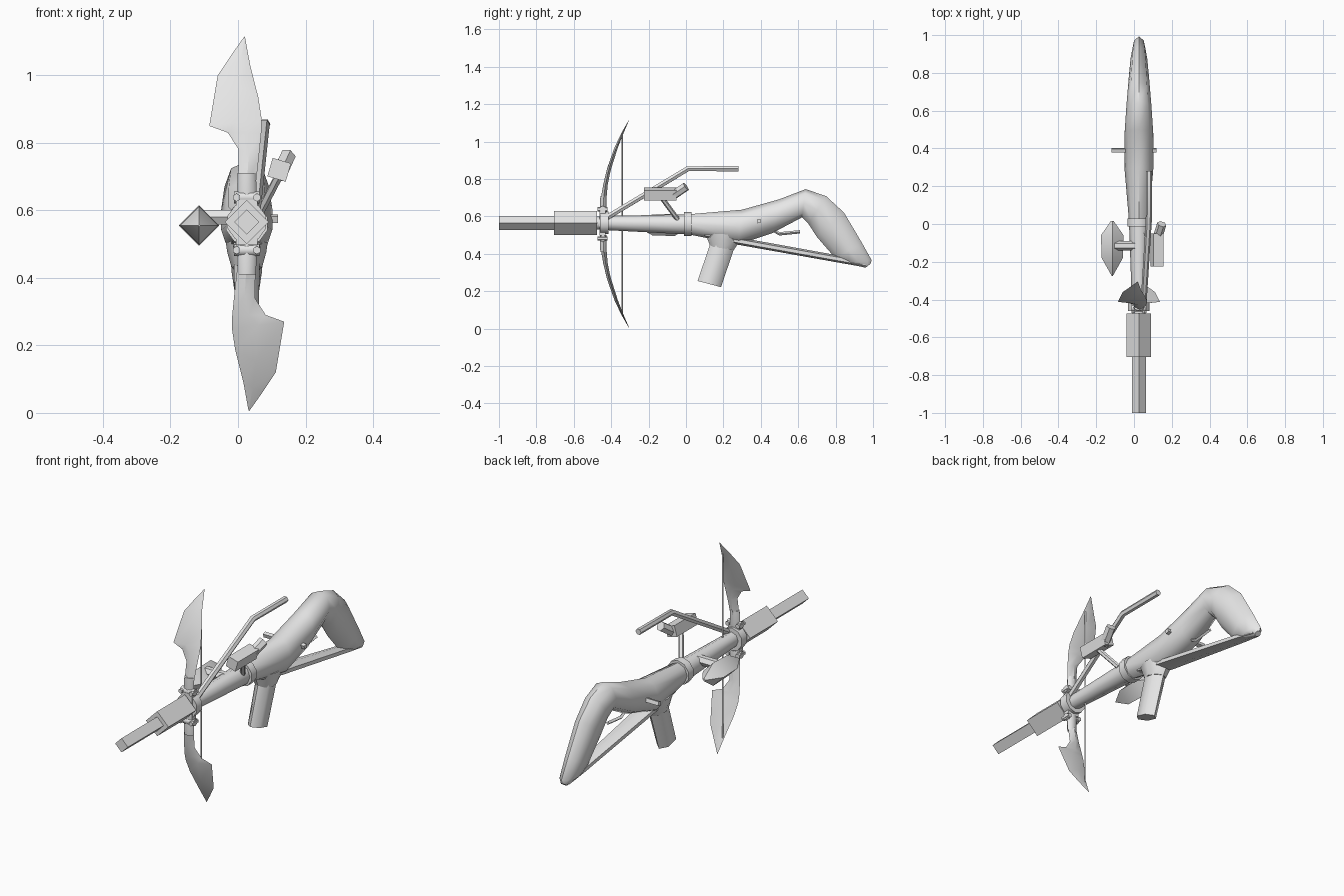
import bpy, bmesh, math
from mathutils import Vector

if "Cube" in bpy.data.objects:
    bpy.data.objects.remove(bpy.data.objects["Cube"])

CX = 0.026  # centre plane of the weapon
grey = bpy.data.materials.new("plain grey")
grey.diffuse_color = (0.8, 0.8, 0.8, 1)
grey.use_nodes = True
grey.node_tree.nodes["Principled BSDF"].inputs["Base Color"].default_value = grey.diffuse_color


def skin(name, rings, angle=50):
    """Join matching rings of points into a closed solid."""
    bm = bmesh.new()
    rows = [[bm.verts.new(p) for p in r] for r in rings]
    n = len(rows[0])
    for a, b in zip(rows, rows[1:]):
        for i in range(n):
            j = (i + 1) % n
            bm.faces.new((a[i], a[j], b[j], b[i]))
    bm.faces.new(rows[0])
    bm.faces.new(rows[-1])
    bmesh.ops.remove_doubles(bm, verts=bm.verts, dist=1e-5)
    bmesh.ops.recalc_face_normals(bm, faces=bm.faces)
    me = bpy.data.meshes.new(name)
    bm.to_mesh(me)
    bm.free()
    me.materials.append(grey)
    ob = bpy.data.objects.new(name, me)
    bpy.context.collection.objects.link(ob)
    bpy.ops.object.select_all(action='DESELECT')
    ob.select_set(True)
    bpy.context.view_layer.objects.active = ob
    bpy.ops.object.shade_smooth_by_angle(angle=math.radians(angle))
    return ob


def loft(name, stations, sides=8, cx=CX, turn=0.0):
    """Stations: (top y, top z, bottom y, bottom z, half width)."""
    rings = []
    for ty, tz, by, bz, w in stations:
        mid = Vector((cx, (ty + by) / 2, (tz + bz) / 2))
        up = Vector((0, (ty - by) / 2, (tz - bz) / 2))
        rings.append([mid + up * math.cos(t) + Vector((w * math.sin(t), 0, 0))
                      for t in (turn + 2 * math.pi * i / sides for i in range(sides))])
    return skin(name, rings)


def along_y(name, stations, z, sides=4, cx=CX):
    """Stations: (y, radius) round a level axis."""
    return loft(name, [(y, z + r, y, z - r, r) for y, r in stations], sides, cx)


def rod(name, pts, r, sides=6, turn=0.0):
    """Rod of constant radius through points."""
    pts = [Vector(p) for p in pts]
    rings = []
    for i, p in enumerate(pts):
        d = (pts[min(i + 1, len(pts) - 1)] - pts[max(i - 1, 0)]).normalized()
        ref = Vector((0, 1, 0)) if abs(d.z) > 0.9 else Vector((0, 0, 1))
        u = d.cross(ref).normalized()
        v = u.cross(d)
        rings.append([p + r * (u * math.cos(t) + v * math.sin(t))
                      for t in (turn + 2 * math.pi * k / sides for k in range(sides))])
    return skin(name, rings)


# barrel and diamond-section muzzle block
along_y("barrel", [(-1.0, 0.037), (-0.68, 0.037)], 0.565)
along_y("muzzle_block", [(-0.705, 0.065), (-0.475, 0.065)], 0.565)
along_y("barrel_neck", [(-0.48, 0.035), (-0.4, 0.035)], 0.565, 8)

# fore end, ring and stock
loft("fore_end", [(-0.43, 0.603, -0.43, 0.527, 0.037), (-0.2, 0.607, -0.2, 0.515, 0.045),
                  (0.02, 0.612, 0.02, 0.503, 0.053)])
along_y("ring", [(-0.012, 0.064), (0.03, 0.064)], 0.56, 10)
loft("stock", [(0.02, 0.612, 0.02, 0.503, 0.053), (0.3, 0.636, 0.28, 0.45, 0.076),
               (0.5, 0.692, 0.46, 0.51, 0.076), (0.64, 0.746, 0.62, 0.595, 0.066),
               (0.75, 0.708, 0.655, 0.56, 0.06), (0.845, 0.62, 0.7, 0.49, 0.054),
               (0.94, 0.46, 0.80, 0.375, 0.045), (0.993, 0.365, 0.85, 0.35, 0.036),
               (0.985, 0.345, 0.96, 0.326, 0.016)])
loft("lower_brace", [(0.1, 0.52, 0.1, 0.49, 0.045), (0.27, 0.49, 0.27, 0.45, 0.05),
                     (0.85, 0.385, 0.85, 0.347, 0.034), (0.96, 0.36, 0.96, 0.328, 0.025)], 6)

# magazine with collar
loft("magazine_collar", [(0.3, 0.5, 0.1, 0.51, 0.062), (0.285, 0.463, 0.11, 0.49, 0.058),
                         (0.255, 0.42, 0.13, 0.44, 0.045)])
loft("magazine", [(0.275, 0.48, 0.145, 0.5, 0.045), (0.187, 0.222, 0.062, 0.255, 0.04)], 6)

# trigger and cross peg
rod("trigger", [(CX, 0.46, 0.53), (CX, 0.5, 0.507), (CX, 0.61, 0.518)], 0.009, 4)
rod("cross_peg", [(-0.12, 0.39, 0.575), (0.118, 0.39, 0.575)], 0.014, 4, 0.5)

# bow mount
loft("bow_mount", [(-0.462, 0.66, -0.462, 0.47, 0.045), (-0.43, 0.66, -0.43, 0.47, 0.045)],
     4, turn=math.pi / 4).scale = (1, 1, 1)
along_y("mount_hub", [(-0.46, 0.06), (-0.415, 0.06)], 0.565, 10)


def flip(p, s):
    """Half turn about the bow centre for the lower limb."""
    x, y, z = p
    return (CX + s * (x - CX), y, 0.56 + s * (z - 0.56))


def bow_y(z):
    return -0.445 + 0.14 * max(0, (z - 0.62) / 0.495) ** 1.9


# blade rows: left x, left z, right x, right z, half thickness
BLADE = [(0.0, 0.68, 0.053, 0.68, 0.016), (0.002, 0.78, 0.062, 0.76, 0.012),
         (-0.03, 0.83, 0.069, 0.83, 0.011), (-0.085, 0.85, 0.07, 0.87, 0.011),
         (-0.06, 1.0, 0.06, 0.935, 0.009), (-0.02, 1.06, 0.036, 1.03, 0.006),
         (0.019, 1.115, 0.021, 1.112, 0.001)]
for s, part in ((1, "upper"), (-1, "lower")):
    rings = []
    for xl, zl, xr, zr, t in BLADE:
        xm, zm = (xl + xr) / 2, (zl + zr) / 2
        rings.append([flip(p, s) for p in ((xl, bow_y(zl), zl), (xm, bow_y(zm) - t, zm),
                                           (xr, bow_y(zr), zr), (xm, bow_y(zm) + t, zm))])
    skin(part + "_blade", rings, 40)
    # limb socket and clamp bolts
    skin(part + "_socket",
         [[flip((CX + r * math.cos(k * math.pi / 4), -0.442 + 0.6 * r * math.sin(k * math.pi / 4), z), s)
           for k in range(8)] for z, r in ((0.62, 0.027), (0.64, 0.03), (0.71, 0.027))])
    z = 0.56 + s * 0.078
    rod(part + "_clamp", [(-0.012, -0.445, z), (0.064, -0.445, z)], 0.018, 8)
    for x in (-0.004, 0.056):
        along_y(part + "_bolt", [(-0.472, 0.012), (-0.42, 0.012)], z, 6, x)

# bow string
rod("bow_string", [(CX, -0.34, 0.08), (CX, -0.34, 1.04)], 0.004, 4)

# cocking lever
rod("cocking_lever", [(0.05, -0.43, 0.59), (0.078, 0.01, 0.855), (0.08, 0.28, 0.855)], 0.016)

# sight with angled eyepiece and strut
rod("sight_body", [(0.122, -0.225, 0.72), (0.122, -0.05, 0.72)], 0.04, 4, 0.5)
rod("sight_eyepiece", [(0.122, -0.08, 0.705), (0.147, 0.0, 0.76)], 0.025, 6)
rod("sight_strut", [(0.12, -0.13, 0.70), (0.06, -0.045, 0.585)], 0.013)

# side pod with bracket
along_y("side_pod", [(-0.275, 0.003), (-0.18, 0.056), (-0.06, 0.06), (0.015, 0.008)],
        0.555, 4, -0.115)
rod("pod_bracket", [(-0.11, -0.115, 0.58), (0.02, -0.115, 0.58)], 0.025, 6)
